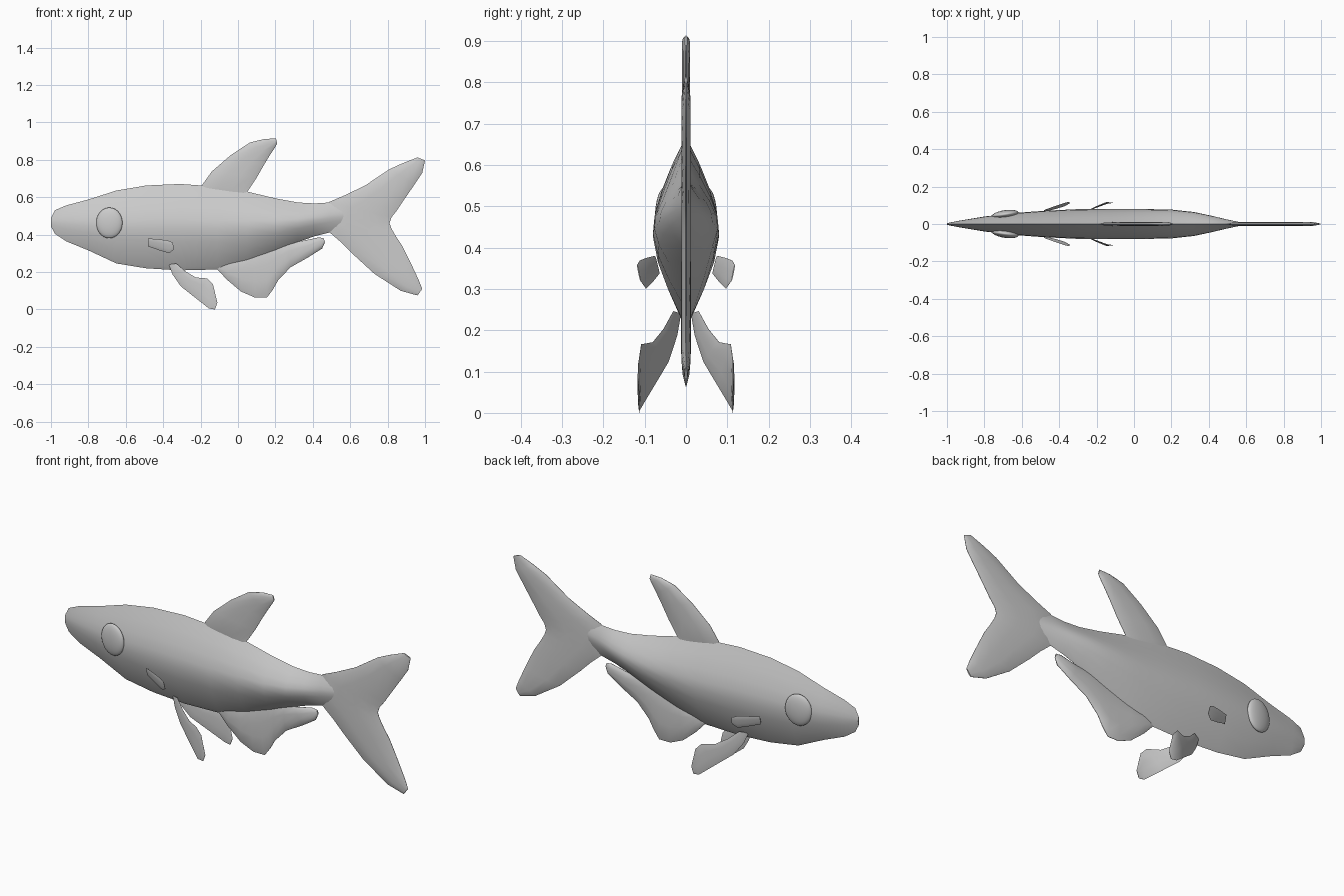
import bpy, bmesh, math


def loft(name, rings, angle=50):
    """Skin closed rings of equal length and cap both ends."""
    bm = bmesh.new()
    vs = [[bm.verts.new(p) for p in r] for r in rings]
    n = len(vs[0])
    for a, b in zip(vs, vs[1:]):
        for i in range(n):
            j = (i + 1) % n
            bm.faces.new((a[i], a[j], b[j], b[i]))
    bm.faces.new(vs[0])
    bm.faces.new(vs[-1])
    bmesh.ops.recalc_face_normals(bm, faces=bm.faces[:])
    return finish(name, bm, angle)


def finish(name, bm, angle):
    me = bpy.data.meshes.new(name)
    bm.to_mesh(me)
    bm.free()
    ob = bpy.data.objects.new(name, me)
    bpy.context.collection.objects.link(ob)
    bpy.ops.object.select_all(action='DESELECT')
    ob.select_set(True)
    bpy.context.view_layer.objects.active = ob
    bpy.ops.object.shade_smooth_by_angle(angle=math.radians(angle))
    return ob


# lens cross-section of a fin: (fraction from edge to edge, thickness factor)
LENS = [(0, .08), (.12, .7), (.35, 1), (.65, 1), (.88, .7), (1, .08)]


def fin(name, rows, t, y_at=lambda x, z: 0, side=1):
    """Rows are (x, z) of one edge and (x, z) of the opposite edge."""
    rings = []
    for k, (x0, z0, x1, z1) in enumerate(rows):
        tk = t * (.3 if k in (0, len(rows) - 1) else 1)
        pts = [(x0 + (x1 - x0) * u, z0 + (z1 - z0) * u, tk * f) for u, f in LENS]
        near = [(x, side * (y_at(x, z) - h), z) for x, z, h in pts]
        far = [(x, side * (y_at(x, z) + h), z) for x, z, h in reversed(pts)]
        rings.append(near + far)
    return loft(name, rings)


# body: stations of x, belly z, back z, half width
stations = [(-1, .445, .49, .004), (-.98, .406, .53, .009), (-.92, .365, .556, .02),
            (-.8, .316, .588, .04), (-.65, .246, .636, .058), (-.49, .22, .663, .07),
            (-.31, .209, .671, .079), (-.11, .214, .657, .08), (.05, .255, .63, .08),
            (.2, .31, .594, .077), (.32, .36, .572, .064), (.41, .392, .567, .045),
            (.49, .412, .572, .026), (.57, .44, .56, .009)]
section = [(.04, .15), (.195, .55), (.34, .85), (.48, 1), (.59, .95),
           (.71, .75), (.85, .42), (.94, .16)]
rings = []
for x, lo, hi, w in stations:
    pts = [(w * f, lo + (hi - lo) * s) for s, f in section]
    rings.append([(x, 0, lo)] + [(x, y, z) for y, z in pts] + [(x, 0, hi)]
                 + [(x, -y, z) for y, z in reversed(pts)])
loft("body", rings)

# forked tail, from upper tip to lower tip
fin("tail_fin", [(.96, .813, 1.0, .797), (.88, .782, .985, .73), (.81, .75, .945, .67),
                 (.68, .663, .89, .59), (.57, .61, .85, .53), (.49, .576, .82, .492),
                 (.45, .49, .81, .462), (.49, .412, .82, .433), (.55, .36, .845, .39),
                 (.61, .30, .88, .337), (.73, .19, .93, .235), (.87, .10, .965, .16),
                 (.96, .075, .985, .11)], .011)

# fin on the back
fin("dorsal_fin", [(-.2, .63, .09, .58), (-.19, .668, .05, .63), (-.14, .738, .1, .705),
                   (-.04, .824, .14, .775), (.064, .893, .17, .824),
                   (.144, .912, .2, .87), (.203, .914, .21, .888)], .01)

# fin under the rear belly
fin("anal_fin", [(-.11, .214, -.1, .25), (-.06, .16, -.04, .27), (.016, .096, .03, .29),
                 (.09, .064, .09, .31), (.155, .064, .14, .33), (.187, .107, .18, .34),
                 (.214, .155, .21, .35), (.28, .225, .27, .36), (.374, .278, .335, .365),
                 (.45, .326, .43, .385), (.465, .36, .458, .382)], .012)

# paired fins and eyes
for side, tag in ((-1, "right"), (1, "left")):
    fin("pelvic_fin_" + tag,
        [(-.37, .24, -.33, .246), (-.35, .187, -.28, .203), (-.305, .123, -.225, .171),
         (-.23, .064, -.165, .166), (-.155, .005, -.134, .134), (-.123, 0, -.11, .037)],
        .004, lambda x, z: min(.113, .012 + .47 * (x + .37)), side)
    fin("pectoral_fin_" + tag,
        [(-.48, .38, -.48, .337), (-.42, .375, -.417, .315),
         (-.375, .369, -.368, .301), (-.348, .358, -.343, .32)],
        .004, lambda x, z: .065 + .37 * (x + .48) + .25 * (z - .34), side)
    bpy.ops.mesh.primitive_uv_sphere_add(segments=24, ring_count=14, radius=1,
                                         location=(-.688, side * .052, .463),
                                         rotation=(0, 0, side * .14))
    eye = bpy.context.object
    eye.name = "eye_" + tag
    eye.scale = (.071, .022, .082)
    bpy.ops.object.shade_smooth_by_angle(angle=math.radians(60))
